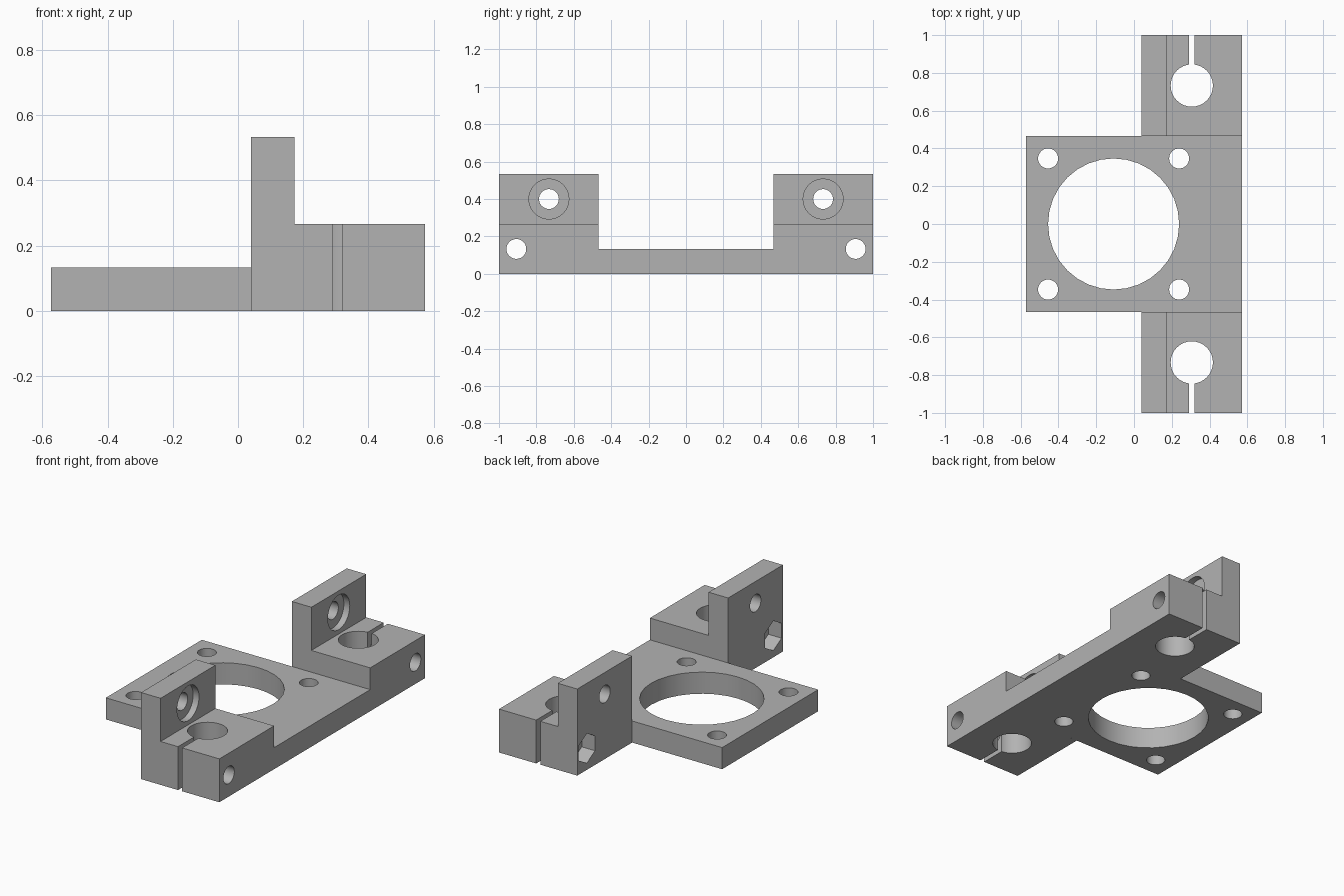
import bpy
import bmesh
from math import pi
from mathutils import Matrix, Vector

cube = bpy.data.objects.get("Cube")
if cube:
    bpy.data.objects.remove(cube, do_unlink=True)

GREY = (0.45, 0.45, 0.45, 1.0)
grey = bpy.data.materials.new("plain grey")
grey.use_nodes = True
grey.diffuse_color = GREY
grey.node_tree.nodes["Principled BSDF"].inputs["Base Color"].default_value = GREY


def add_object(name, bm):
    bmesh.ops.recalc_face_normals(bm, faces=bm.faces)
    mesh = bpy.data.meshes.new(name)
    bm.to_mesh(mesh)
    bm.free()
    mesh.materials.append(grey)
    obj = bpy.data.objects.new(name, mesh)
    bpy.context.collection.objects.link(obj)
    return obj


def extrude_profile(name, points, y0, y1):
    """Solid from an x-z outline, extruded along y."""
    bm = bmesh.new()
    face = bm.faces.new([bm.verts.new((x, y0, z)) for x, z in points])
    moved = bmesh.ops.extrude_face_region(bm, geom=[face])["geom"]
    verts = [v for v in moved if isinstance(v, bmesh.types.BMVert)]
    bmesh.ops.translate(bm, verts=verts, vec=(0, y1 - y0, 0))
    return add_object(name, bm)


def box(name, x, y, z):
    return extrude_profile(name, [(x[0], z[0]), (x[1], z[0]), (x[1], z[1]), (x[0], z[1])], *y)


def drill(start, axis, length, radius, sides=32):
    """Round or hexagonal cutter running from start along axis 'X' or 'Z'."""
    bm = bmesh.new()
    direction = Vector((1, 0, 0)) if axis == "X" else Vector((0, 0, 1))
    turn = Matrix.Rotation(pi / 2, 4, "Y") if axis == "X" else Matrix.Identity(4)
    if sides == 6:  # points face front and back
        turn = turn @ Matrix.Rotation(pi / 2, 4, "Z")
    place = Matrix.Translation(Vector(start) + direction * length / 2) @ turn
    bmesh.ops.create_cone(bm, cap_ends=True, segments=sides, radius1=radius,
                          radius2=radius, depth=length, matrix=place)
    return add_object("cutter", bm)


def cut(obj, cutters):
    bpy.ops.object.select_all(action="DESELECT")
    obj.select_set(True)
    bpy.context.view_layer.objects.active = obj
    for cutter in cutters:
        cutter.hide_render = True
        mod = obj.modifiers.new("cut", "BOOLEAN")
        mod.operation = "DIFFERENCE"
        mod.solver = "EXACT"
        mod.object = cutter
        bpy.ops.object.modifier_apply(modifier=mod.name)
        bpy.data.objects.remove(cutter, do_unlink=True)
    bpy.ops.object.shade_smooth_by_angle(angle=pi / 6)


# Main dimensions
EDGE = 0.573          # half width of the whole part
SHOULDER = 0.467      # where the plate meets the clamps
WALL = (0.04, 0.173)  # upright wall
THICK, STEP, TOP = 0.133, 0.267, 0.533
SCREW = 0.053

# Plate with a large bore and four screw holes around it
plate = box("mounting_plate", (-EDGE, EDGE), (-SHOULDER, SHOULDER), (0, THICK))
bore_x, spacing = -0.108, 0.347
holes = [drill((bore_x, 0, -0.1), "Z", 0.4, 0.347)]
for sx in (-1, 1):
    for sy in (-1, 1):
        holes.append(drill((bore_x + sx * spacing, sy * spacing, -0.1), "Z", 0.4, SCREW))
cut(plate, holes)

# Two mirrored rod clamps with upright walls
outline = [(WALL[0], 0), (EDGE, 0), (EDGE, STEP), (WALL[1], STEP), (WALL[1], TOP), (WALL[0], TOP)]
for name, side in (("front_clamp", -1), ("back_clamp", 1)):
    clamp = extrude_profile(name, outline, side * SHOULDER, side)
    rod_y, bolt_y = side * 0.733, side * 0.907
    cut(clamp, [
        drill((0.306, rod_y, -0.1), "Z", 0.5, 0.112),                        # rod hole
        box("cutter", (0.292, 0.32), (side * 0.8, side * 1.1), (-0.1, 0.4)),  # clamping slit
        drill((-0.1, bolt_y, THICK), "X", 0.8, SCREW),                       # clamp bolt
        drill((-0.06, bolt_y, THICK), "X", 0.19, 0.0915, 6),                 # nut pocket
        drill((-0.1, rod_y, 0.4), "X", 0.4, SCREW),                          # wall hole
        drill((WALL[1] - 0.04, rod_y, 0.4), "X", 0.15, 0.107),               # counterbore
    ])
